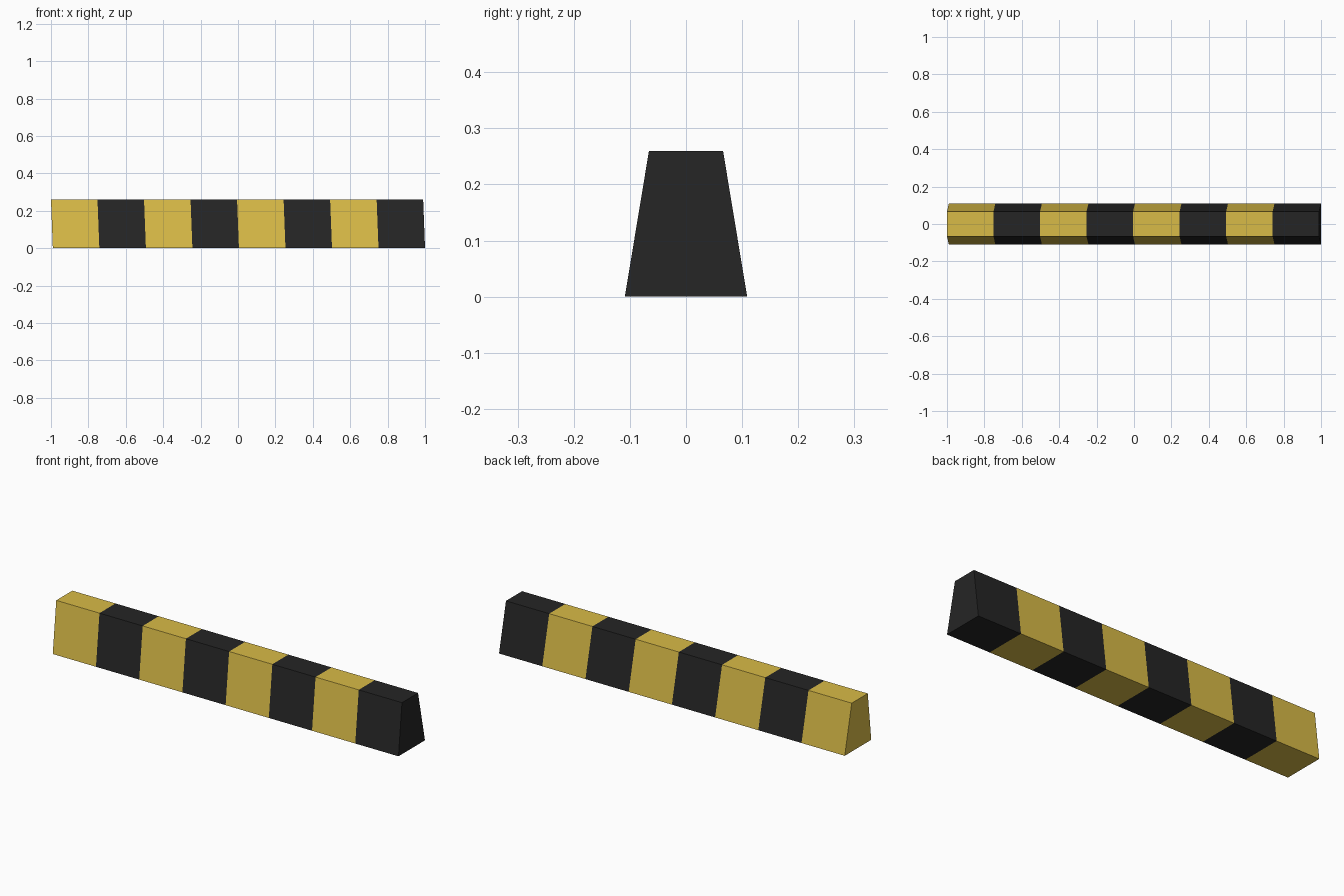
import bpy, bmesh

if "Cube" in bpy.data.objects:
    bpy.data.objects.remove(bpy.data.objects["Cube"])

def srgb(r, g, b):
    f = lambda c: c / 12.92 if c <= 0.04045 else ((c + 0.055) / 1.055) ** 2.4
    return (f(r / 255), f(g / 255), f(b / 255), 1)

def material(name, rgb):
    m = bpy.data.materials.new(name)
    m.diffuse_color = srgb(*rgb)
    m.use_nodes = True
    m.node_tree.nodes["Principled BSDF"].inputs["Base Color"].default_value = m.diffuse_color
    return m

STRIPES = 8
HEIGHT = 0.26
START, LENGTH, LEAN = -0.99, 1.99, -0.01   # ends lean slightly toward -x

# Tapered cross-section (y, z)
profile = [(-0.109, 0), (0.109, 0), (0.066, HEIGHT), (-0.066, HEIGHT)]

# Barrier: one ring of vertices per stripe boundary
bm = bmesh.new()
rings = []
for i in range(STRIPES + 1):
    x = START + LENGTH * i / STRIPES
    rings.append([bm.verts.new((x + LEAN * z / HEIGHT, y, z)) for y, z in profile])

# Alternating yellow and black stripes
for i in range(STRIPES):
    a, b = rings[i], rings[i + 1]
    for k in range(4):
        n = (k + 1) % 4
        bm.faces.new((a[k], a[n], b[n], b[k])).material_index = i % 2

# End caps take the colour of their stripe
bm.faces.new(rings[0]).material_index = 0
bm.faces.new(rings[-1]).material_index = (STRIPES - 1) % 2
bmesh.ops.recalc_face_normals(bm, faces=bm.faces)

mesh = bpy.data.meshes.new("striped_barrier")
bm.to_mesh(mesh)
bm.free()
mesh.materials.append(material("warning yellow", (217, 187, 71)))
mesh.materials.append(material("soft black", (37, 37, 37)))
bpy.context.collection.objects.link(bpy.data.objects.new("striped_barrier", mesh))
